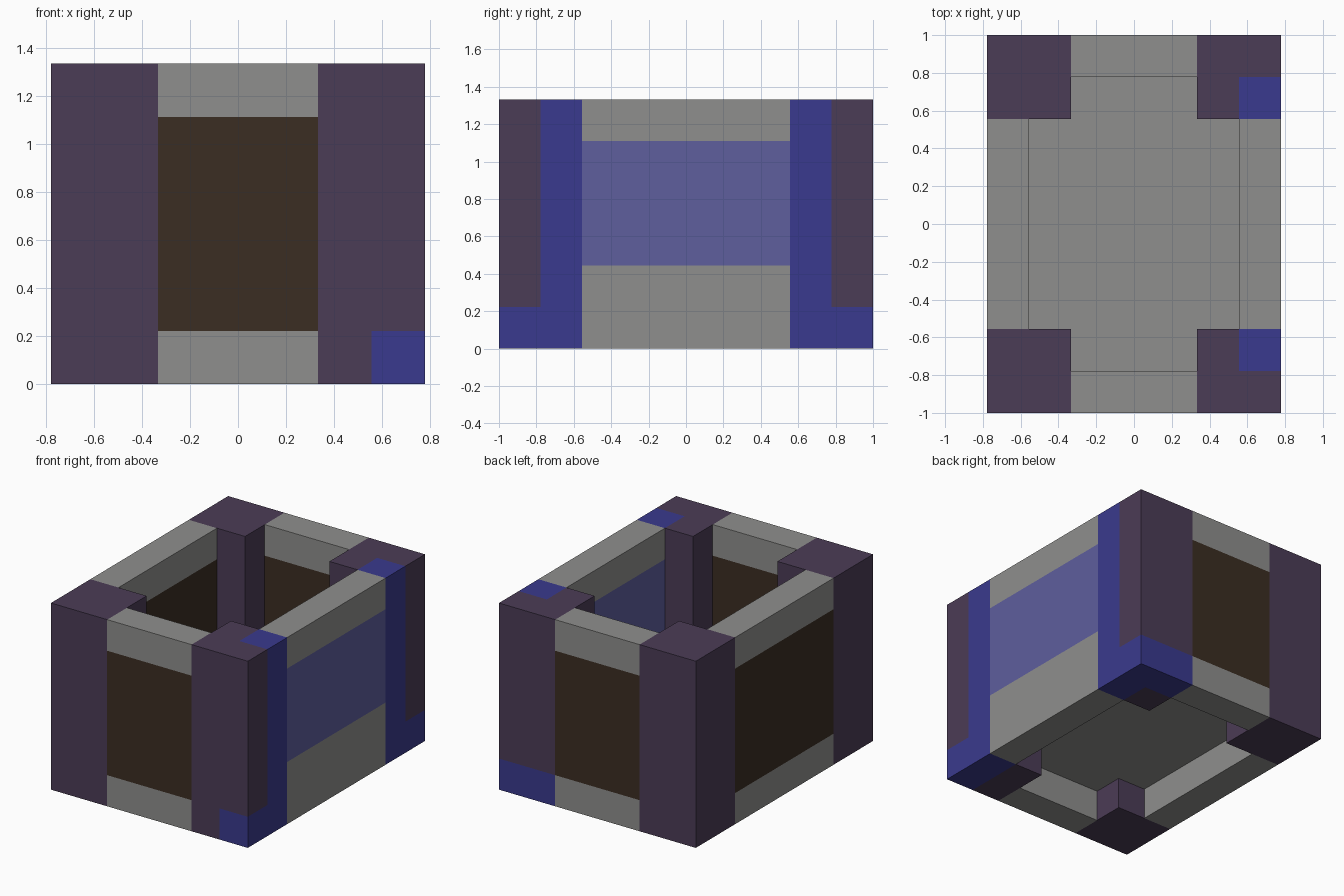
import bpy
import bmesh
from mathutils import Vector

cube = bpy.data.objects.get("Cube")
if cube:
    bpy.data.objects.remove(cube, do_unlink=True)

U = 2 / 9                      # block size
W, L, H = 3.5 * U, 4.5 * U, 6 * U
PX, PY = 1.5 * U, 2.5 * U      # inner edges of the corner posts


def linear(c):
    c /= 255
    return c / 12.92 if c <= 0.04045 else ((c + 0.055) / 1.055) ** 2.4


def material(name, r, g, b):
    m = bpy.data.materials.new(name)
    m.use_nodes = True
    colour = (linear(r), linear(g), linear(b), 1)
    m.diffuse_color = colour
    bsdf = m.node_tree.nodes["Principled BSDF"]
    bsdf.inputs["Base Color"].default_value = colour
    bsdf.inputs["Roughness"].default_value = 0.9
    return m


grey = material("stone grey", 143, 143, 141)
purple = material("dark purple", 75, 60, 86)
blue = material("deep blue", 58, 58, 142)
pale = material("pale blue", 94, 94, 158)
brown = material("dark brown", 59, 45, 34)


def block(name, low, high, mats, cuts=(), rule=None):
    """Box between two corners, sliced at (axis, position) cuts and coloured by rule."""
    low, high = Vector(low), Vector(high)
    bm = bmesh.new()
    bmesh.ops.create_cube(bm, size=1)
    for v in bm.verts:
        v.co = [(low[i] + high[i]) / 2 + v.co[i] * (high[i] - low[i]) for i in range(3)]
    for axis, pos in cuts:
        normal, point = Vector(), Vector()
        normal[axis], point[axis] = 1, pos
        bmesh.ops.bisect_plane(bm, geom=bm.verts[:] + bm.edges[:] + bm.faces[:],
                               plane_co=point, plane_no=normal)
    bm.normal_update()
    if rule:
        for f in bm.faces:
            # sample just inside the face
            f.material_index = rule(f.calc_center_median() - f.normal * 0.01)
    mesh = bpy.data.meshes.new(name)
    bm.to_mesh(mesh)
    bm.free()
    for m in mats:
        mesh.materials.append(m)
    obj = bpy.data.objects.new(name, mesh)
    bpy.context.collection.objects.link(obj)
    return obj


# Blue blocks of the two left-hand posts
def front_post_rule(p):
    return int(p.x > W - U and (p.z < U or p.y > -L + U))


def back_post_rule(p):
    if p.z < U:
        return int(p.x > W - U or p.y > L - U)
    return int(p.x > W - U and p.y < L - U)


# Corner posts
for side, sx in (("left", 1), ("right", -1)):
    for end, sy, rule in (("front", -1, front_post_rule), ("back", 1, back_post_rule)):
        xs, ys = sorted((sx * PX, sx * W)), sorted((sy * PY, sy * L))
        low, high = (xs[0], ys[0], 0), (xs[1], ys[1], H)
        if sx > 0:
            cuts = [(0, W - U), (1, sy * (L - U)), (2, U)]
            block(f"{end}_{side}_post", low, high, [purple, blue], cuts, rule)
        else:
            block(f"{end}_{side}_post", low, high, [purple])


# Walls: grey rails above and below a coloured panel
def wall(name, low, high, panel, sill):
    top = H - U
    block(name, (*low, 0), (*high, H), [grey, panel], [(2, sill), (2, top)],
          lambda p: int(sill < p.z < top))


wall("front_wall", (-PX, -L), (PX, -L + U), brown, U)
wall("back_wall", (-PX, L - U), (PX, L), brown, U)
wall("right_wall", (-W, -PY), (-W + U, PY), brown, U)
wall("left_wall", (W - U, -PY), (W, PY), pale, 2 * U)

# Floor raised one block above the ground
block("floor", (-W + U, -L + U, U), (W - U, L - U, 2 * U), [grey])
